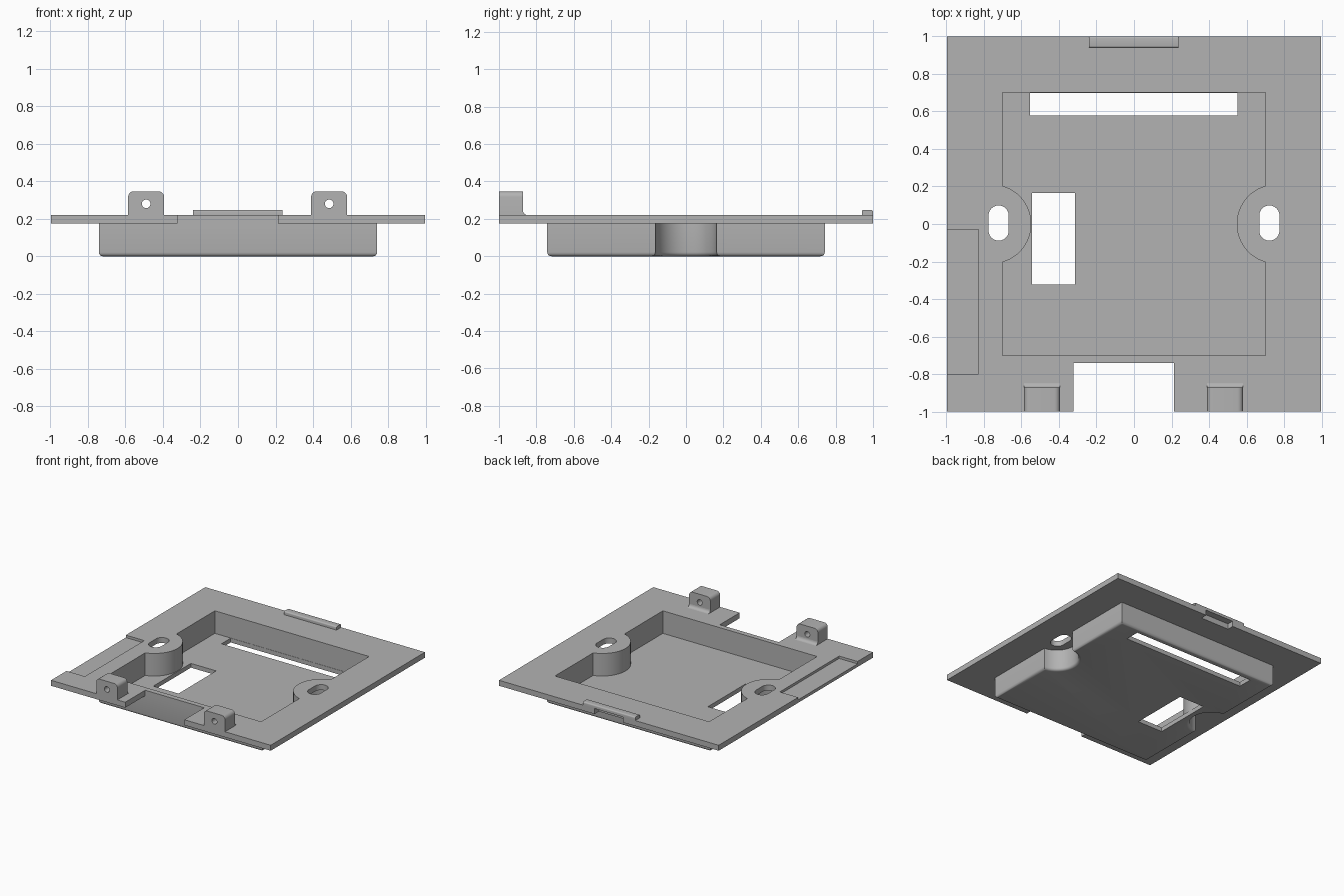
import bpy, bmesh, math

if "Cube" in bpy.data.objects:
    bpy.data.objects.remove(bpy.data.objects["Cube"])

grey = bpy.data.materials.new("plain_grey")
grey.use_nodes = True
grey.diffuse_color = (0.45, 0.45, 0.45, 1)
grey.node_tree.nodes["Principled BSDF"].inputs["Base Color"].default_value = (0.45, 0.45, 0.45, 1)


def prism(name, pts, lo, hi, axis="z", bevel=0):
    """Extrude a closed 2D outline along an axis, optionally rounding its low rim."""
    place = {"z": lambda u, v, w: (u, v, w),
             "y": lambda u, v, w: (u, w, v),
             "x": lambda u, v, w: (w, u, v)}[axis]
    bm = bmesh.new()
    low = [bm.verts.new(place(u, v, lo)) for u, v in pts]
    high = [bm.verts.new(place(u, v, hi)) for u, v in pts]
    base = bm.faces.new(low)
    bm.faces.new(high)
    n = len(pts)
    for i in range(n):
        j = (i + 1) % n
        bm.faces.new((low[i], low[j], high[j], high[i]))
    bmesh.ops.recalc_face_normals(bm, faces=bm.faces)
    if bevel:
        bmesh.ops.bevel(bm, geom=list(base.edges), offset=bevel, segments=4,
                        profile=0.5, affect="EDGES")
    mesh = bpy.data.meshes.new(name)
    bm.to_mesh(mesh)
    bm.free()
    mesh.materials.append(grey)
    obj = bpy.data.objects.new(name, mesh)
    bpy.context.collection.objects.link(obj)
    return obj


def rect(x0, x1, y0, y1):
    return [(x0, y0), (x1, y0), (x1, y1), (x0, y1)]


def box(name, x0, x1, y0, y1, z0, z1):
    return prism(name, rect(x0, x1, y0, y1), z0, z1)


def arc(cx, cy, r, a0, a1, n):
    return [(cx + r * math.cos(a0 + (a1 - a0) * i / n),
             cy + r * math.sin(a0 + (a1 - a0) * i / n)) for i in range(n + 1)]


def tray_outline(half, r, cx=0.76):
    """Square with a round bite in the middle of both sides."""
    a = math.acos((cx - half) / r)
    right = arc(cx, 0, r, math.pi + a, math.pi - a, 24)
    left = arc(-cx, 0, r, a, -a, 24)
    return [(-half, -half), (half, -half)] + right + [(half, half), (-half, half)] + left


def boolean(target, tool, operation="DIFFERENCE"):
    mod = target.modifiers.new(operation.lower(), "BOOLEAN")
    mod.operation = operation
    mod.solver = "EXACT"
    mod.object = tool
    bpy.context.view_layer.objects.active = target
    bpy.ops.object.modifier_apply(modifier=mod.name)
    bpy.data.objects.remove(tool)


TOP, UNDER, FLOOR = 0.22, 0.175, 0.035

# Mounting plate with cable notch, side recess and catch pocket
body = box("back_plate_with_tray", -0.997, 0.997, -1, 1, UNDER, TOP)
boolean(body, box("front_notch", -0.323, 0.213, -1.1, -0.715, 0, 0.5))
boolean(body, box("side_recess", -1.1, -0.83, -0.8, -0.03, TOP - 0.02, 0.5))
boolean(body, box("catch_pocket", -0.13, 0.13, 0.945, 1.1, 0, 0.5))

# Shallow tray below the plate, hollowed out
boolean(body, prism("tray", tray_outline(0.742, 0.165), 0, TOP, bevel=0.022), "UNION")
boolean(body, prism("tray_hollow", tray_outline(0.7, 0.212), FLOOR, 0.5))

# Openings in the tray floor
boolean(body, box("long_slot", -0.555, 0.553, 0.578, 0.698, -0.1, 0.1))
boolean(body, box("window", -0.543, -0.314, -0.323, 0.165, -0.1, 0.1))

# Screw slots above the side pockets
for side in (-1, 1):
    cx = side * 0.722
    slot = (arc(cx, 0.045, 0.054, 0, math.pi, 12)
            + arc(cx, -0.035, 0.054, math.pi, 2 * math.pi, 12))
    boolean(body, prism("screw_slot", slot, 0.1, 0.5))

parts = [body]

# Catch lip on the back edge, with a softened top
lip_profile = ([(0.94, TOP), (1.0, TOP)]
               + arc(0.99, 0.238, 0.01, 0, math.pi / 2, 4)
               + arc(0.95, 0.238, 0.01, math.pi / 2, math.pi, 4))
parts.append(prism("catch_lip", lip_profile, -0.24, 0.236, "x"))

# Two front tabs with screw holes and curved feet
for name, cx in (("right_tab", -0.49), ("left_tab", 0.486)):
    h, r, top = 0.096, 0.03, 0.347
    outline = ([(cx - h, TOP - 0.01), (cx + h, TOP - 0.01)]
               + arc(cx + h - r, top - r, r, 0, math.pi / 2, 6)
               + arc(cx - h + r, top - r, r, math.pi / 2, math.pi, 6))
    tab = prism(name, outline, -1, -0.872, "y")
    hole = arc(cx, 0.28, 0.023, 0, 2 * math.pi, 24)[:-1]
    boolean(tab, prism("tab_hole", hole, -1.1, -0.8, "y"))
    foot = ([(-0.88, TOP - 0.01), (-0.847, TOP - 0.01)]
            + arc(-0.847, TOP + 0.025, 0.025, 1.5 * math.pi, math.pi, 5)
            + [(-0.88, TOP + 0.025)])
    parts += [tab, prism(name + "_foot", foot, cx - h, cx + h, "x")]

# Smooth the curved walls, keep the edges sharp
bpy.ops.object.select_all(action="DESELECT")
for obj in parts:
    obj.select_set(True)
bpy.context.view_layer.objects.active = body
bpy.ops.object.shade_smooth_by_angle(angle=math.radians(30))
